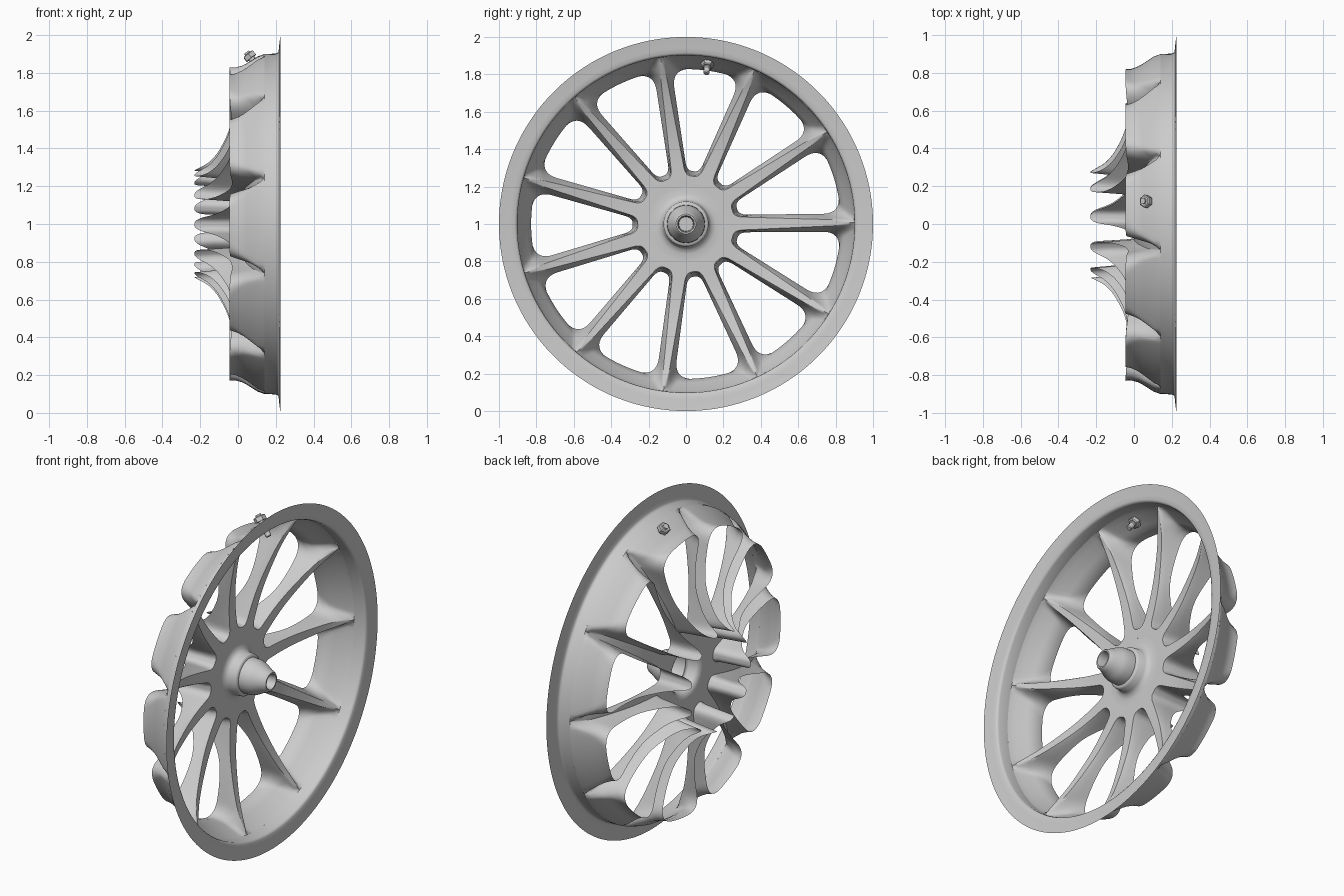
import bpy, bmesh
from math import sin, cos, pi, asin, atan2, hypot, radians
from mathutils import Vector

if "Cube" in bpy.data.objects:
    bpy.data.objects.remove(bpy.data.objects["Cube"])

N = 11                # spokes
MID = pi / N          # half of one sector
OFF = radians(0.5)


def curve(pts, r):
    """Smooth cubic through (r, x) points."""
    n = len(pts)
    r = min(max(r, pts[0][0]), pts[-1][0])

    def slope(i):
        a, b = pts[max(i - 1, 0)], pts[min(i + 1, n - 1)]
        return (b[1] - a[1]) / (b[0] - a[0])
    for i in range(n - 1):
        (r0, x0), (r1, x1) = pts[i], pts[i + 1]
        if r <= r1:
            h = r1 - r0
            t = (r - r0) / h
            return ((2*t**3 - 3*t*t + 1) * x0 + (t**3 - 2*t*t + t) * h * slope(i)
                    + (3*t*t - 2*t**3) * x1 + (t**3 - t*t) * h * slope(i + 1))
    return pts[-1][1]


# depth of the spoke crest and of the rear edge of the window walls
FRONT = [(.2, 0), (.4, .005), (.55, .025), (.75, .075), (.9, .14)]
REAR = [(.285, -.23), (.305, -.19), (.33, -.15), (.39, -.1), (.51, -.045), (.65, -.032), (.83, -.045)]


def finish(bm, name, angle=40):
    me = bpy.data.meshes.new(name)
    bm.to_mesh(me)
    bm.free()
    ob = bpy.data.objects.new(name, me)
    bpy.context.collection.objects.link(ob)
    bpy.ops.object.select_all(action='DESELECT')
    ob.select_set(True)
    bpy.context.view_layer.objects.active = ob
    bpy.ops.object.shade_smooth_by_angle(angle=radians(angle))
    return ob


def revolve(name, prof, steps=132, angle=40):
    """Turn an (x, r) profile about the wheel axle."""
    bm = bmesh.new()
    rings = []
    for x, r in prof:
        rings.append([bm.verts.new((x, r * cos(2*pi*i/steps + OFF), 1 + r * sin(2*pi*i/steps + OFF)))
                      for i in range(steps)])
    for a, b in zip(rings, rings[1:]):
        for i in range(steps):
            j = (i + 1) % steps
            bm.faces.new((a[i], b[i], b[j], a[j]))
    bmesh.ops.remove_doubles(bm, verts=bm.verts, dist=1e-5)
    return finish(bm, name, angle)


def half_window(wi, wo, ri, ro, ci, co, f, xrim, sharp=False):
    """Half outline of a window, from hub middle along a spoke to rim middle, as (x, r, angle)."""
    width = lambda t: wi + (wo - wi) * (t - ri) / (ro - ri)
    ai, ao = asin(wi / ri), asin(wo / ro)
    pi_, po = ri * cos(ai), ro * cos(ao)
    si = min(ci, .9 * ri * (MID - ai)) / ri
    pol = lambda r, a: Vector((r * cos(a), r * sin(a)))
    on = lambda t: Vector((t, width(t)))

    def fillet(p0, c, p2, n):
        out = []
        for k in range(n):
            t = k / n
            if sharp:
                out.append(p0.lerp(c, 2*t) if t < .5 else c.lerp(p2, 2*t - 1))
            else:
                out.append(p0 * (1-t)**2 + c * 2*t*(1-t) + p2 * t*t)
        return out
    l0, l1 = pi_ + 1.5 * ci, po - co
    pts = [(pol(ri, MID + (ai + si - MID) * k / 4), 0) for k in range(4)]
    pts += [(p, 0) for p in fillet(pol(ri, ai + si), pol(ri, ai), on(l0), 8)]
    pts += [(on(l0 + (l1 - l0) * k / 20), 0) for k in range(20)]
    so = co / ro
    pts += [(p, k / 10) for k, p in enumerate(fillet(on(l1), pol(ro, ao), pol(ro, ao + so), 10))]
    pts += [(pol(ro, ao + so + (MID - ao - so) * k / 8), 1) for k in range(9)]
    res = []
    for p, m in pts:
        r, a = hypot(p.x, p.y), atan2(p.y, p.x)
        m = m * m * (3 - 2 * m)
        xf = curve(FRONT, r) * (1 - m) + xrim * m
        res.append((xf * (1 - f) + curve(REAR, r) * f, r, a))
    return res


# spokes, hub edge and stepped inner rim: rings lofted from crest to rear edge of each window
rows = [half_window(*s) for s in (
    (0, 0, .20, .90, .05, .05, 0, .14, True),
    (.022, .008, .235, .888, .032, .04, 0, .105),
    (.036, .014, .258, .850, .032, .06, 0, .045),
    (.041, .019, .265, .838, .032, .07, .12, .03),
    (.045, .033, .275, .828, .032, .085, .55, .02),
    (.047, .048, .285, .830, .032, .10, 1, 0))]
bm = bmesh.new()
for s in range(N):
    for sg in (1, -1):
        g = [[bm.verts.new((x, r * cos(2*MID*s + sg*a + OFF), 1 + r * sin(2*MID*s + sg*a + OFF)))
              for x, r, a in row] for row in rows]
        for A, B in zip(g, g[1:]):
            for i in range(len(A) - 1):
                q = (A[i], A[i+1], B[i+1], B[i])
                bm.faces.new(q if sg > 0 else q[::-1])
bmesh.ops.remove_doubles(bm, verts=bm.verts, dist=1e-5)
finish(bm, "spokes", 45)

# outer rim with flange
revolve("rim", [(.14, .9), (.2, .902), (.21, .906), (.215, .915), (.217, .94), (.225, 1.0)])

# hub face with axle collar and bored nose
revolve("hub", [(0, .2), (.0, .16), (.008, .135), (.025, .124), (.065, .12), (.073, .113), (.075, .102),
                (.12, .1), (.15, .09), (.195, .066), (.213, .06), (.221, .053), (.221, .045),
                (.21, .041), (.13, .038), (.13, .0)][:-1] + [(.13, .001)])


# valve: hex nut outside the rim, stem pointing inward
def valve_part(name, prof, sides):
    base = Vector((.055, 0, .905))
    axis = Vector((.075, 0, -.095)).normalized()
    u = Vector((0, 1, 0))
    v = axis.cross(u)
    tilt = MID * 5
    bm = bmesh.new()
    rings = []
    for d, r in prof:
        ring = []
        for i in range(sides):
            a = 2 * pi * i / sides
            p = base + axis * d + u * r * cos(a) + v * r * sin(a)
            t = tilt + OFF - pi / 2
            ring.append(bm.verts.new((p.x, p.y * cos(t) - p.z * sin(t), 1 + p.y * sin(t) + p.z * cos(t))))
        rings.append(ring)
    for a, b in zip(rings, rings[1:]):
        for i in range(sides):
            j = (i + 1) % sides
            bm.faces.new((a[i], a[j], b[j], b[i]))
    bm.faces.new(rings[0])
    bm.faces.new(rings[-1])
    bmesh.ops.recalc_face_normals(bm, faces=bm.faces)
    finish(bm, name, 35)


valve_part("valve_nut_outer", [(-.005, .028), (0, .035), (.025, .035)], 6)
valve_part("valve_nut_inner", [(.05, .035), (.07, .035), (.075, .028)], 6)
valve_part("valve_stem", [(-.015, .016), (.08, .02), (.085, .016), (.115, .016), (.12, .012)], 20)
